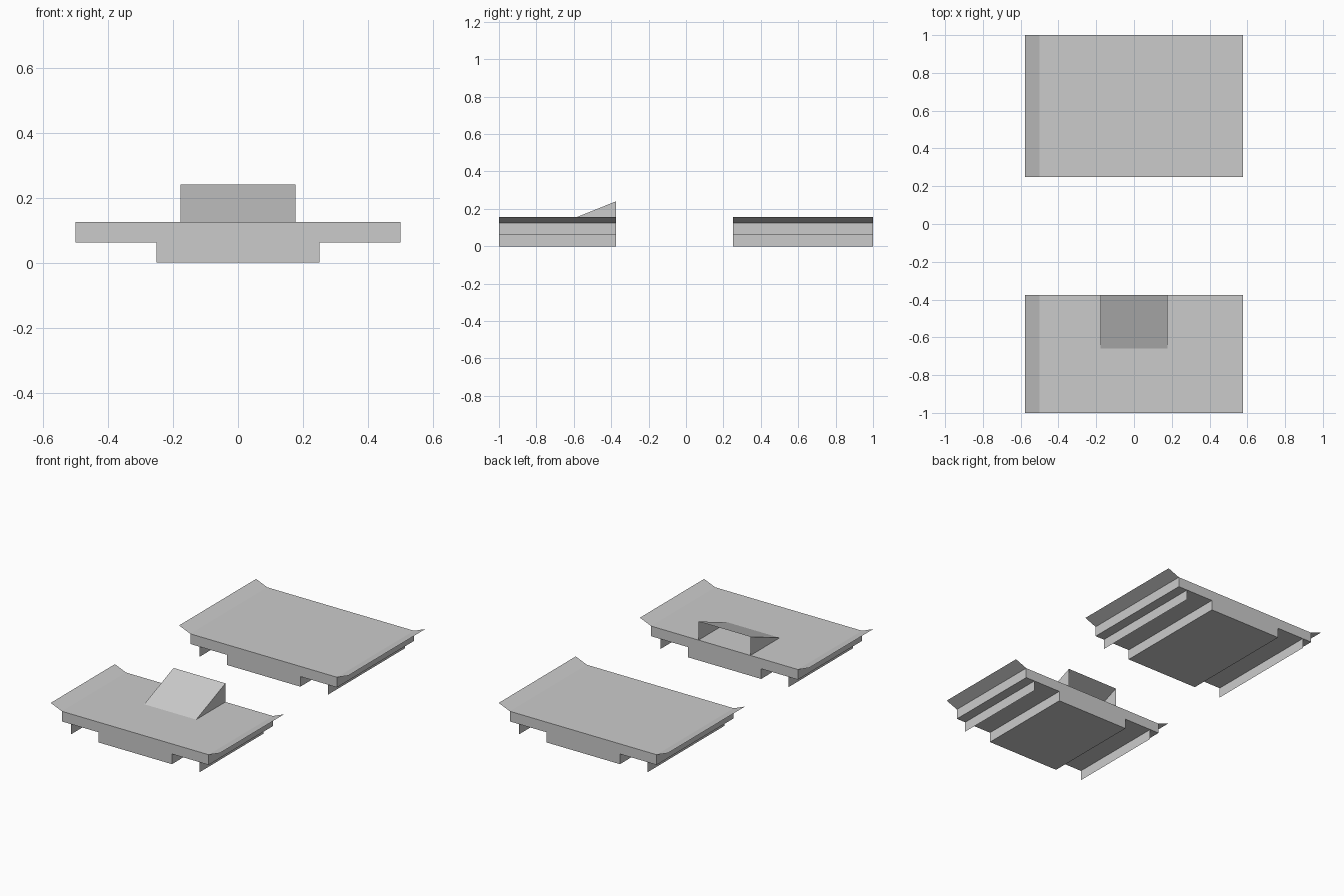
import bpy
import bmesh

cube = bpy.data.objects.get("Cube")
if cube:
    bpy.data.objects.remove(cube, do_unlink=True)

grey = bpy.data.materials.new("plain grey")
grey.use_nodes = True
COLOUR = (0.6, 0.6, 0.6, 1)
grey.diffuse_color = COLOUR
grey.node_tree.nodes["Principled BSDF"].inputs["Base Color"].default_value = COLOUR


def finish(name, bm):
    mesh = bpy.data.meshes.new(name)
    bm.to_mesh(mesh)
    bm.free()
    mesh.materials.append(grey)
    obj = bpy.data.objects.new(name, mesh)
    bpy.context.collection.objects.link(obj)
    return obj


def solid(name, profile, y0, y1):
    """Closed x-z profile pushed along y."""
    bm = bmesh.new()
    face = bm.faces.new([bm.verts.new((x, y0, z)) for x, z in profile])
    new = bmesh.ops.extrude_face_region(bm, geom=[face])["geom"]
    verts = [v for v in new if isinstance(v, bmesh.types.BMVert)]
    bmesh.ops.translate(bm, verts=verts, vec=(0, y1 - y0, 0))
    bmesh.ops.recalc_face_normals(bm, faces=bm.faces)
    return finish(name, bm)


def sheet(name, a, b, y0, y1):
    """Single thin face between two x-z points, running along y."""
    bm = bmesh.new()
    corners = [(a, y0), (b, y0), (b, y1), (a, y1)]
    bm.faces.new([bm.verts.new((p[0], y, p[1])) for p, y in corners])
    return finish(name, bm)


LOW, TOP = 0.0625, 0.125
half = [(0.25, 0), (0.25, LOW), (0.5, LOW), (0.5, TOP)]
profile = half + [(-x, z) for x, z in reversed(half)]

# Two platforms: deck with keel, flared side lips and thin side runners
for place, y0, y1 in (("front", -1, -0.375), ("back", 0.25, 1)):
    solid(place + "_deck", profile, y0, y1)
    for side, s in (("left", 1), ("right", -1)):
        lip = [(s * 0.5, TOP), (s * 0.577, 0.156)]
        if s < 0:
            lip.reverse()
        sheet(f"{place}_{side}_lip", *lip, y0, y1)
        sheet(f"{place}_{side}_runner", (s * 0.4375, LOW), (s * 0.4375, 0), y0, y1)

# Hollow ramp on the front platform, open at the back
bm = bmesh.new()
sides = []
for x in (-0.177, 0.177):
    sides.append([bm.verts.new((x, y, z)) for y, z in
                  ((-0.66, TOP), (-0.375, TOP), (-0.375, 0.24))])
right, left = sides
bm.faces.new((right[0], right[2], right[1]))
bm.faces.new(left)
bm.faces.new((right[0], left[0], left[2], right[2]))
finish("ramp", bm)
